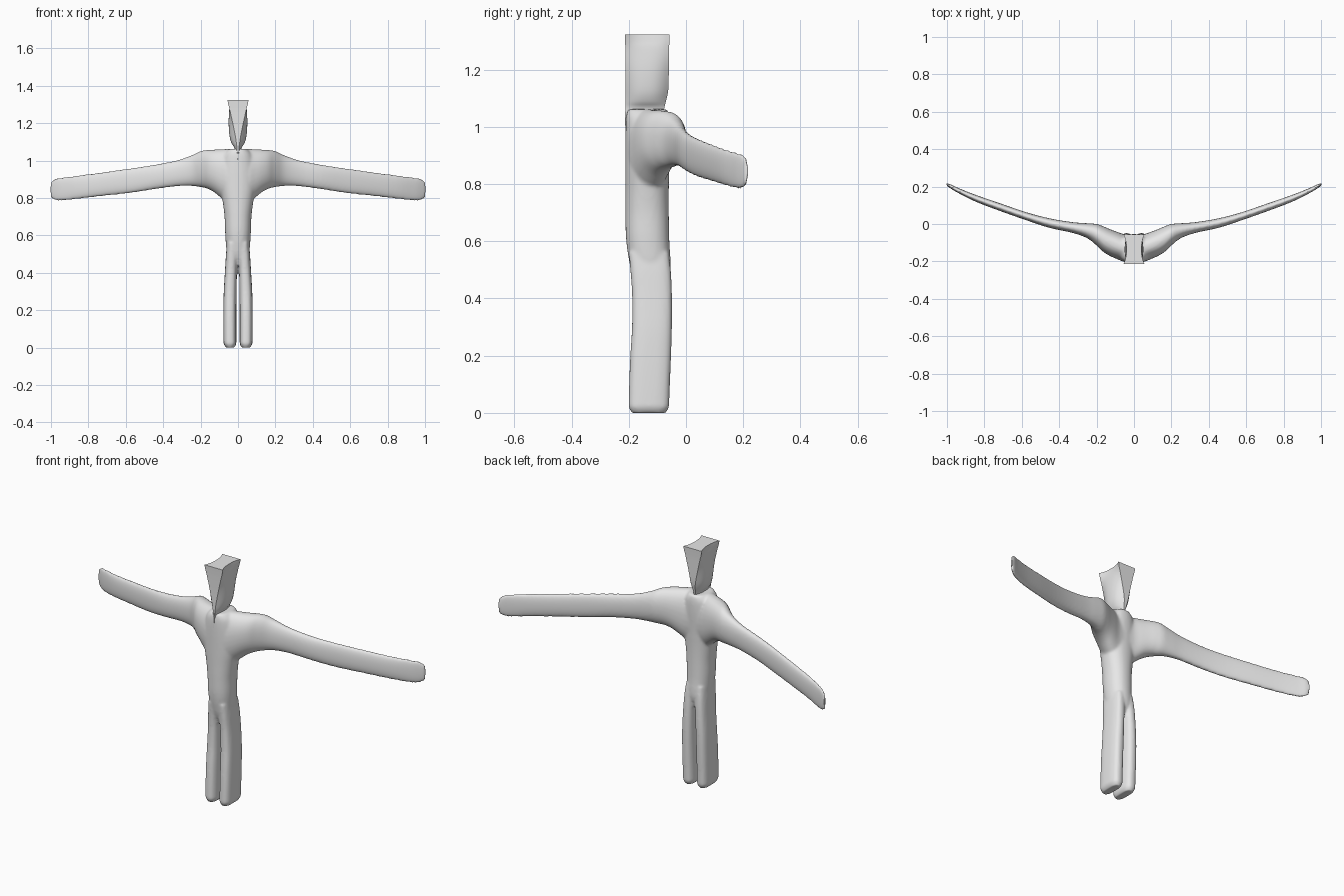
import bpy, bmesh, math

if "Cube" in bpy.data.objects:
    bpy.data.objects.remove(bpy.data.objects["Cube"])

grey = bpy.data.materials.new("plain_grey")
grey.diffuse_color = (0.8, 0.8, 0.8, 1)
grey.use_nodes = True
grey.node_tree.nodes["Principled BSDF"].inputs["Base Color"].default_value = grey.diffuse_color


def refine(rows, n=4):
    """Smoothly interpolate between neighbouring section rows."""
    out = []
    for i in range(len(rows) - 1):
        a, b = rows[max(i - 1, 0)], rows[i]
        c, d = rows[i + 1], rows[min(i + 2, len(rows) - 1)]
        for k in range(n):
            t = k / n
            out.append([0.5 * (2 * q + (r - p) * t + (2 * p - 5 * q + 4 * r - s) * t * t
                               + (3 * q - p - 3 * r + s) * t ** 3)
                        for p, q, r, s in zip(a, b, c, d)])
    out.append(list(rows[-1]))
    return out


def skin(bm, rings):
    """Bridge rings of points into a closed skin."""
    vs = [[bm.verts.new(p) for p in ring] for ring in rings]
    n = len(vs[0])
    for a, b in zip(vs, vs[1:]):
        for i in range(n):
            j = (i + 1) % n
            bm.faces.new((a[i], a[j], b[j], b[i]))
    bm.faces.new(vs[0][::-1])
    bm.faces.new(vs[-1])


def oval(u0, u1, v0, v1, power, n=32):
    """Rounded cross-section filling the given box."""
    pts = []
    for i in range(n):
        t = 2 * math.pi * i / n
        c, s = math.cos(t), math.sin(t)
        pts.append(((u0 + u1) / 2 + (u1 - u0) / 2 * math.copysign(abs(c) ** (2 / power), c),
                    (v0 + v1) / 2 + (v1 - v0) / 2 * math.copysign(abs(s) ** (2 / power), s)))
    return pts


def finish(bm, name):
    bmesh.ops.recalc_face_normals(bm, faces=bm.faces[:])
    me = bpy.data.meshes.new(name)
    bm.to_mesh(me)
    bm.free()
    me.materials.append(grey)
    ob = bpy.data.objects.new(name, me)
    bpy.context.collection.objects.link(ob)
    return ob


# Torso: z, half width, front y, back y
torso = [(0.44, 0.03, -0.165, -0.075), (0.50, 0.058, -0.192, -0.054),
         (0.60, 0.068, -0.209, -0.058), (0.70, 0.072, -0.212, -0.060),
         (0.78, 0.082, -0.212, -0.060), (0.86, 0.095, -0.212, -0.058),
         (0.96, 0.095, -0.212, -0.055), (1.03, 0.08, -0.210, -0.057),
         (1.062, 0.05, -0.203, -0.065)]
# Arm: x, front y, back y, bottom z, top z
arm = [(0.00, -0.205, -0.058, 0.76, 1.062), (0.05, -0.203, -0.055, 0.77, 1.062),
       (0.09, -0.188, -0.042, 0.80, 1.060), (0.13, -0.170, -0.027, 0.832, 1.058),
       (0.165, -0.148, -0.012, 0.85, 1.056), (0.20, -0.115, 0.000, 0.858, 1.050),
       (0.25, -0.076, 0.004, 0.864, 1.027), (0.33, -0.047, 0.010, 0.862, 1.000),
       (0.45, -0.021, 0.030, 0.846, 0.977), (0.57, 0.018, 0.061, 0.827, 0.959),
       (0.72, 0.071, 0.112, 0.810, 0.938), (0.85, 0.121, 0.157, 0.795, 0.921),
       (0.94, 0.166, 0.193, 0.784, 0.910), (0.98, 0.190, 0.212, 0.787, 0.902),
       (1.003, 0.206, 0.218, 0.806, 0.882)]
# Leg: z, inner x, outer x, front y, back y
leg = [(0.00, 0.018, 0.066, -0.190, -0.070), (0.02, 0.009, 0.077, -0.201, -0.059),
       (0.10, 0.009, 0.078, -0.199, -0.056), (0.20, 0.009, 0.078, -0.195, -0.052),
       (0.30, 0.008, 0.076, -0.189, -0.049), (0.42, 0.005, 0.069, -0.189, -0.049),
       (0.50, 0.001, 0.064, -0.195, -0.053), (0.56, 0.000, 0.058, -0.200, -0.060)]

# Body: all limbs fused into one smooth skin
bm = bmesh.new()
skin(bm, [[(x, y, z) for x, y in oval(-w, w, f, b, 2.2)]
          for z, w, f, b in refine(torso)])
for side in (-1, 1):
    skin(bm, [[(side * x, y, z) for y, z in oval(f, b, lo, hi, 2.2)]
              for x, f, b, lo, hi in refine(arm)])
    legs = [leg[0]] + refine(leg[1:])
    skin(bm, [[(side * x, y, z) for x, y in oval(i, o, f, b, 2.8)]
              for z, i, o, f, b in legs])
body = finish(bm, "body")
fuse = body.modifiers.new("fuse", 'REMESH')
fuse.mode = 'VOXEL'
fuse.voxel_size = 0.007
fuse.use_smooth_shade = True
soft = body.modifiers.new("soften", 'SMOOTH')
soft.factor = 0.5
soft.iterations = 6

# Head: z, middle half width, edge half width, front y, back y
head = [(1.02, 0.012, 0.003, -0.208, -0.085), (1.065, 0.018, 0.005, -0.211, -0.076),
        (1.09, 0.033, 0.008, -0.211, -0.070), (1.13, 0.045, 0.014, -0.211, -0.062),
        (1.20, 0.050, 0.028, -0.211, -0.060), (1.27, 0.047, 0.044, -0.212, -0.059),
        (1.30, 0.043, 0.052, -0.213, -0.058), (1.323, 0.040, 0.056, -0.214, -0.057)]
bm = bmesh.new()
rings = []
steps = [-1 + i / 6 for i in range(13)]
for z, mid, edge, f, b in refine(head):
    right = [(mid + (edge - mid) * abs(t) ** 2.5, (f + b) / 2 + (b - f) / 2 * t, z)
             for t in steps]
    rings.append(right + [(-x, y, z) for x, y, z in reversed(right)])
skin(bm, rings)
head_ob = finish(bm, "head")

# Thin ridge running from the neck down the chest
bm = bmesh.new()
skin(bm, [[(-w, -0.19, z), (w, -0.19, z), (w / 2, y, z), (-w / 2, y, z)]
          for z, w, y in ((0.97, 0.001, -0.211), (1.02, 0.003, -0.213), (1.08, 0.006, -0.212))])
ridge = finish(bm, "neck_ridge")

for ob in (head_ob, ridge):
    bpy.ops.object.select_all(action='DESELECT')
    ob.select_set(True)
    bpy.context.view_layer.objects.active = ob
    bpy.ops.object.shade_smooth_by_angle(angle=math.radians(40))
